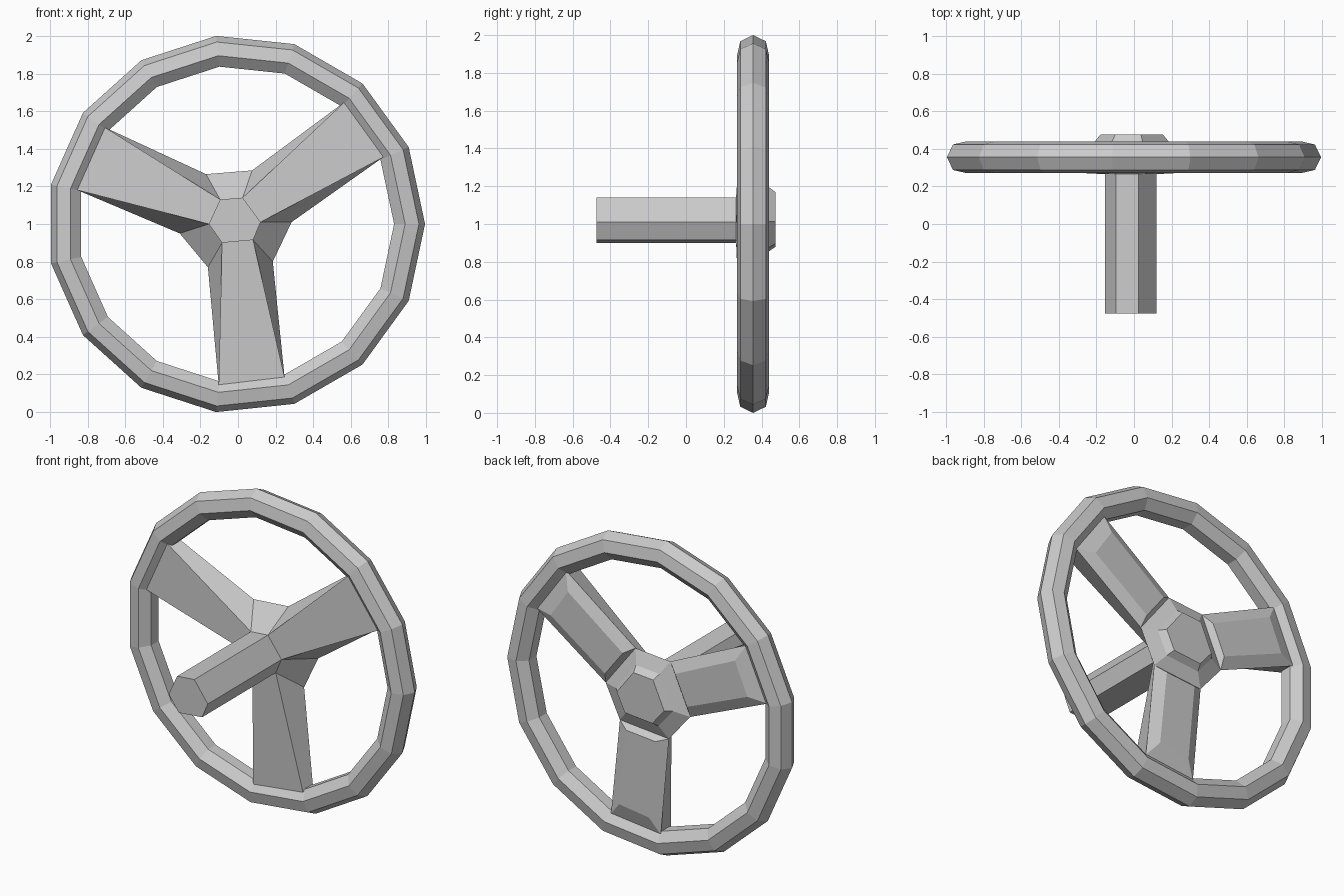
import bpy, bmesh
from math import sin, cos, tau
from mathutils import Vector

if "Cube" in bpy.data.objects:
    bpy.data.objects.remove(bpy.data.objects["Cube"])


def finish(bm, name):
    bmesh.ops.recalc_face_normals(bm, faces=bm.faces)
    me = bpy.data.meshes.new(name)
    bm.to_mesh(me)
    bm.free()
    ob = bpy.data.objects.new(name, me)
    bpy.context.collection.objects.link(ob)
    return ob


def ring(bm, pts, y):
    return [bm.verts.new((x, y, z)) for x, z in pts]


def bridge(bm, a, b, sides=None):
    n = len(a)
    for i in (range(n) if sides is None else sides):
        j = (i + 1) % n
        bm.faces.new((a[i], a[j], b[j], b[i]))


def scaled(pts, k, cx=-0.012, cz=1.02):
    return [(cx + (x - cx) * k, cz + (z - cz) * k) for x, z in pts]


# Rim: 15-sided loop with a seven-sided section
bm = bmesh.new()
N, M, R, r = 15, 7, 0.919, 0.0865
loops = []
for i in range(N):
    a = tau * i / N
    loops.append([bm.verts.new((-0.011 + (R + r * cos(tau * k / M)) * cos(a),
                                0.355 + r * sin(tau * k / M),
                                1.0 + (R + r * cos(tau * k / M)) * sin(a)))
                  for k in range(M)])
for i in range(N):
    bridge(bm, loops[i], loops[(i + 1) % N])
finish(bm, "rim")

shaft_hex = [(-.095, 1.13), (.025, 1.14), (.12, 1.01),
             (.08, .915), (-.085, .90), (-.155, 1.0)]
hub_hex = [(-.17, 1.265), (.075, 1.285), (.285, 1.01),
           (.185, .80), (-.16, .77), (-.31, .95)]
rim_ends = [(-.69, 1.5), (.55, 1.63), (.75, 1.345),
            (.24, .21), (-.10, .17), (-.83, 1.175)]

# Shaft: hexagonal column
bm = bmesh.new()
front = ring(bm, shaft_hex, -0.475)
back = ring(bm, shaft_hex, 0.265)
bridge(bm, front, back)
bm.faces.new(front)
finish(bm, "shaft")

# Hub with three spokes; spokes grow from every other hexagon side
bm = bmesh.new()
neck = ring(bm, shaft_hex, 0.265)
rim_hub = ring(bm, hub_hex, 0.40)
base = ring(bm, scaled(hub_hex, 0.67), 0.435)
cap = ring(bm, scaled(hub_hex, 0.56), 0.475)
bridge(bm, neck, rim_hub, (0, 2, 4))
bridge(bm, rim_hub, base)
bridge(bm, base, cap)
bm.faces.new(cap)
tips = scaled(rim_ends, 1.03, -0.011, 1.0)
f = ring(bm, tips, 0.30)
b = ring(bm, tips, 0.40)
for i in (1, 3, 5):
    j = (i + 1) % 6
    bm.faces.new((neck[i], neck[j], f[j], f[i]))
    bm.faces.new((f[i], f[j], b[j], b[i]))
    for k in (i, j):
        bm.faces.new((neck[k], rim_hub[k], b[k], f[k]))
    # bevelled back panel
    outer = [rim_hub[i], rim_hub[j], b[j], b[i]]
    p = [v.co for v in outer]
    along = ((p[3] + p[2]) - (p[0] + p[1])).normalized()
    across = (p[1] - p[0]).normalized()
    lift = Vector((0, 0.033, 0))
    panel = [bm.verts.new(p[n] + lift + across * s * 0.07 + along * t)
             for n, s, t in ((0, 1, .03), (1, -1, .03), (2, -1, -.10), (3, 1, -.10))]
    bridge(bm, outer, panel)
    bm.faces.new(panel)
finish(bm, "hub_and_spokes")
